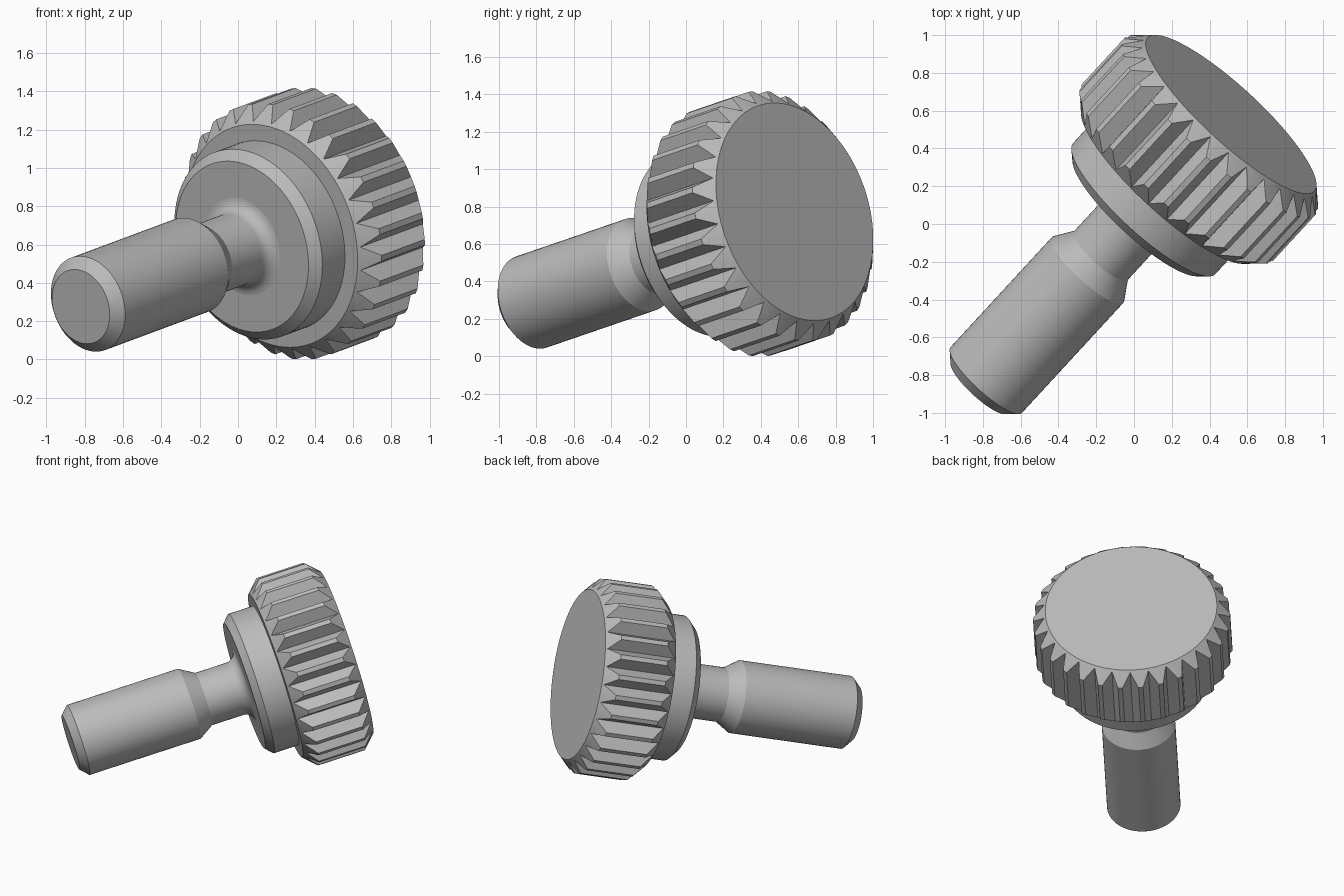
import bpy, bmesh, math
from mathutils import Matrix, Vector

if "Cube" in bpy.data.objects:
    bpy.data.objects.remove(bpy.data.objects["Cube"])

steel = bpy.data.materials.new("grey_steel")
steel.use_nodes = True
grey = (0.5, 0.5, 0.5, 1)
steel.diffuse_color = grey
steel.node_tree.nodes["Principled BSDF"].inputs["Base Color"].default_value = grey

# Screw axis, from the shaft tip towards the head
AXIS = Vector((0.657, 0.713, 0.2445)).normalized()
TIP = Vector((-0.82, -0.867, 0.276))
PLACE = Matrix.Translation(TIP) @ AXIS.to_track_quat('Z', 'Y').to_matrix().to_4x4()


def loft(name, rings):
    """Join equal rings of (radius, angle, height) points and cap both ends."""
    bm = bmesh.new()
    loops = [[bm.verts.new((r * math.cos(a), r * math.sin(a), h)) for r, a, h in ring]
             for ring in rings]
    n = len(loops[0])
    for low, high in zip(loops, loops[1:]):
        for i in range(n):
            j = (i + 1) % n
            bm.faces.new((low[i], low[j], high[j], high[i]))
    bm.faces.new(loops[0][::-1])
    bm.faces.new(loops[-1])
    mesh = bpy.data.meshes.new(name)
    bm.to_mesh(mesh)
    bm.free()
    mesh.materials.append(steel)
    obj = bpy.data.objects.new(name, mesh)
    bpy.context.collection.objects.link(obj)
    obj.matrix_world = PLACE
    bpy.ops.object.select_all(action='DESELECT')
    obj.select_set(True)
    bpy.context.view_layer.objects.active = obj
    bpy.ops.object.shade_smooth_by_angle(angle=math.radians(28))
    return obj


def lathe(name, profile, sides=64):
    return loft(name, [[(r, math.tau * i / sides, h) for i in range(sides)]
                       for r, h in profile])


# Shaft with chamfered tip, tapered shoulder, neck and fillet
FLANGE = 1.28
FILLET = 0.07
NECK = 0.192
shaft = [(0.2, 0), (0.257, 0.057), (0.257, 0.875), (NECK, 0.98)]
for k in range(7):
    a = math.pi / 2 * k / 6
    shaft.append((NECK + FILLET * (1 - math.cos(a)), FLANGE - FILLET * (1 - math.sin(a))))
shaft.append((NECK + FILLET, FLANGE + 0.02))
lathe("shaft", shaft)

# Flange with chamfered front edge
lathe("flange", [(0.46, FLANGE), (0.512, FLANGE + 0.05), (0.512, 1.53)], 96)

# Knob with V-grooved grip; groove ends follow the chamfer cone
TEETH = 30
RIM, CREST, VALLEY = 0.6, 0.689, 0.612
BOTTOM, TOP = 1.51, 2.03
PHASE = 0.0
pitch = math.tau / TEETH
outline = []
for i in range(TEETH):
    for part, radius in ((-0.11, CREST), (0.11, CREST), (0.5, VALLEY)):
        outline.append((radius, PHASE + (i + part) * pitch))
loft("knob", [
    [(RIM, a, BOTTOM) for r, a in outline],
    [(r, a, BOTTOM + r - RIM) for r, a in outline],
    [(r, a, TOP - r + RIM) for r, a in outline],
    [(RIM, a, TOP) for r, a in outline],
])
